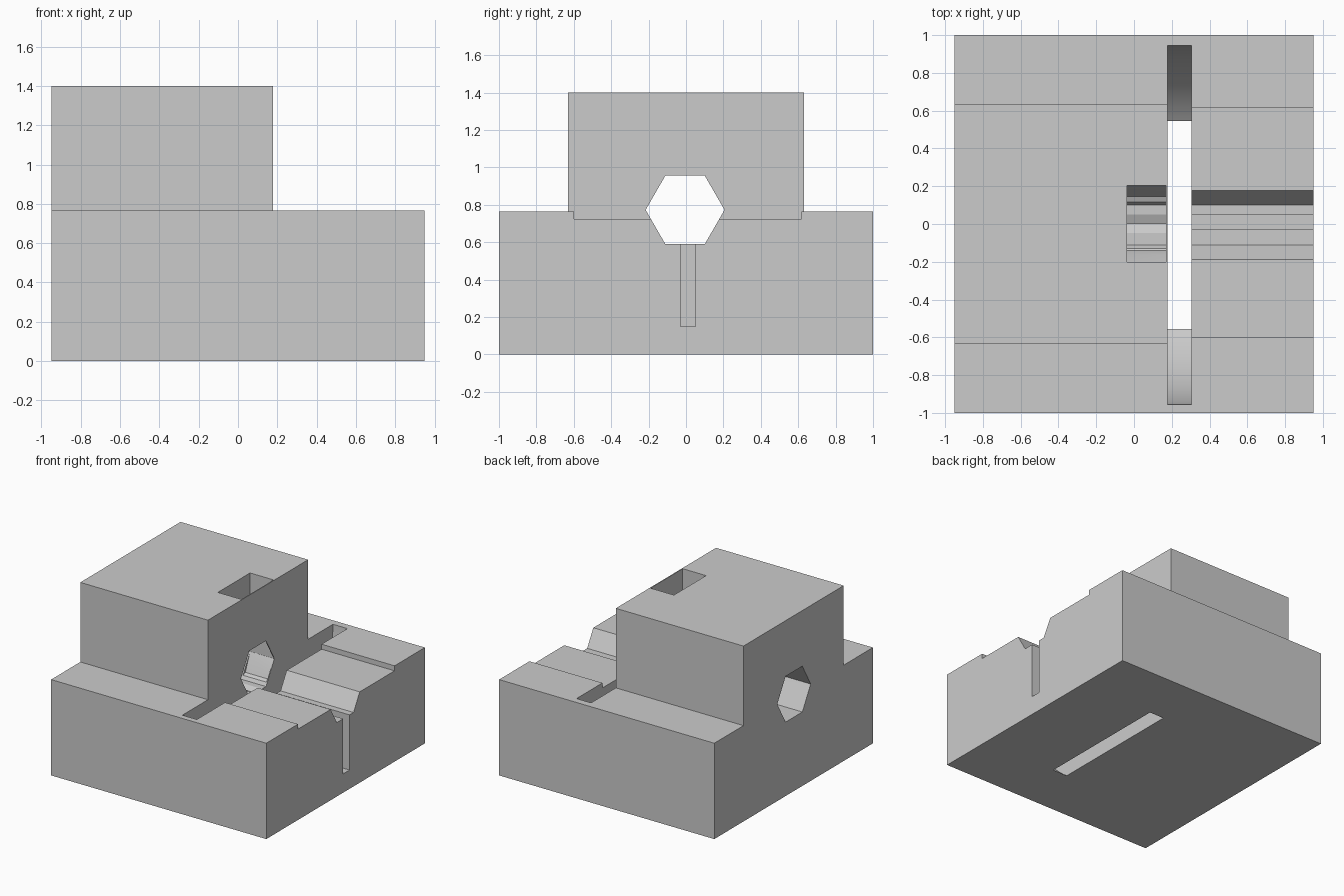
import bpy
import bmesh
from math import sin, cos, pi, radians

default = bpy.data.objects.get("Cube")
if default:
    bpy.data.objects.remove(default, do_unlink=True)

grey = bpy.data.materials.new("plain grey")
grey.use_nodes = True
COLOUR = (0.6, 0.6, 0.6, 1)
grey.diffuse_color = COLOUR
grey.node_tree.nodes["Principled BSDF"].inputs["Base Color"].default_value = COLOUR


def prism(name, profile, x0, x1):
    """Extrude a (y, z) profile along x."""
    bm = bmesh.new()
    face = bm.faces.new([bm.verts.new((x0, y, z)) for y, z in profile])
    moved = bmesh.ops.extrude_face_region(bm, geom=[face])["geom"]
    verts = [g for g in moved if isinstance(g, bmesh.types.BMVert)]
    bmesh.ops.translate(bm, verts=verts, vec=(x1 - x0, 0, 0))
    bmesh.ops.recalc_face_normals(bm, faces=bm.faces)
    mesh = bpy.data.meshes.new(name)
    bm.to_mesh(mesh)
    bm.free()
    mesh.materials.append(grey)
    obj = bpy.data.objects.new(name, mesh)
    bpy.context.collection.objects.link(obj)
    return obj


def rect(y0, y1, z0, z1):
    return [(y0, z0), (y1, z0), (y1, z1), (y0, z1)]


def ring(sides, radius, y, z):
    return [(y + radius * cos(2 * pi * i / sides), z + radius * sin(2 * pi * i / sides))
            for i in range(sides)]


# Main dimensions
END, SHOULDER, TOP = 0.95, 0.765, 1.4
STEP_X, BLADE_X = 0.177, 0.305
AXIS_Y, AXIS_Z = -0.005, 0.773

# Base with raised rear block, as one stepped profile
body = prism("guide_block", [
    (-1, 0), (1, 0), (1, SHOULDER), (0.632, SHOULDER), (0.632, TOP),
    (-0.632, TOP), (-0.632, SHOULDER), (-1, SHOULDER)], -END, END)

# Nut pocket: vertical shaft ending in the lower half of an octagon
pocket_y, pocket_r = 0.002, 0.203
pocket = [(pocket_y + pocket_r * cos(a), AXIS_Z + pocket_r * sin(a))
          for a in (pi + i * pi / 4 for i in range(5))]
pocket += [(pocket_y + pocket_r, 2), (pocket_y - pocket_r, 2)]

cutters = [
    prism("front_step_cutter", rect(-1.2, 1.2, SHOULDER, 2), STEP_X, 1.2),
    prism("bed_recess_cutter", rect(-0.6, 0.618, 0.725, 2), 0.25, 1.2),
    prism("hex_channel_cutter", ring(6, 0.211, AXIS_Y, AXIS_Z), -1.2, 1.2),
    prism("narrow_slot_cutter", rect(-0.03, 0.05, 0.15, 0.7), 0.25, 1.2),
    prism("nut_pocket_cutter", pocket, -0.037, 0.17),
    prism("blade_slot_cutter", ring(96, 0.95, AXIS_Y, AXIS_Z), STEP_X, BLADE_X),
]

bpy.ops.object.select_all(action="DESELECT")
bpy.context.view_layer.objects.active = body
body.select_set(True)
for cutter in cutters:
    cutter.hide_render = True
    cut = body.modifiers.new(cutter.name, "BOOLEAN")
    cut.operation = "DIFFERENCE"
    cut.solver = "EXACT"
    cut.object = cutter
    bpy.ops.object.modifier_apply(modifier=cut.name)
for cutter in cutters:
    bpy.data.objects.remove(cutter, do_unlink=True)

bpy.ops.object.shade_smooth_by_angle(angle=radians(20))
